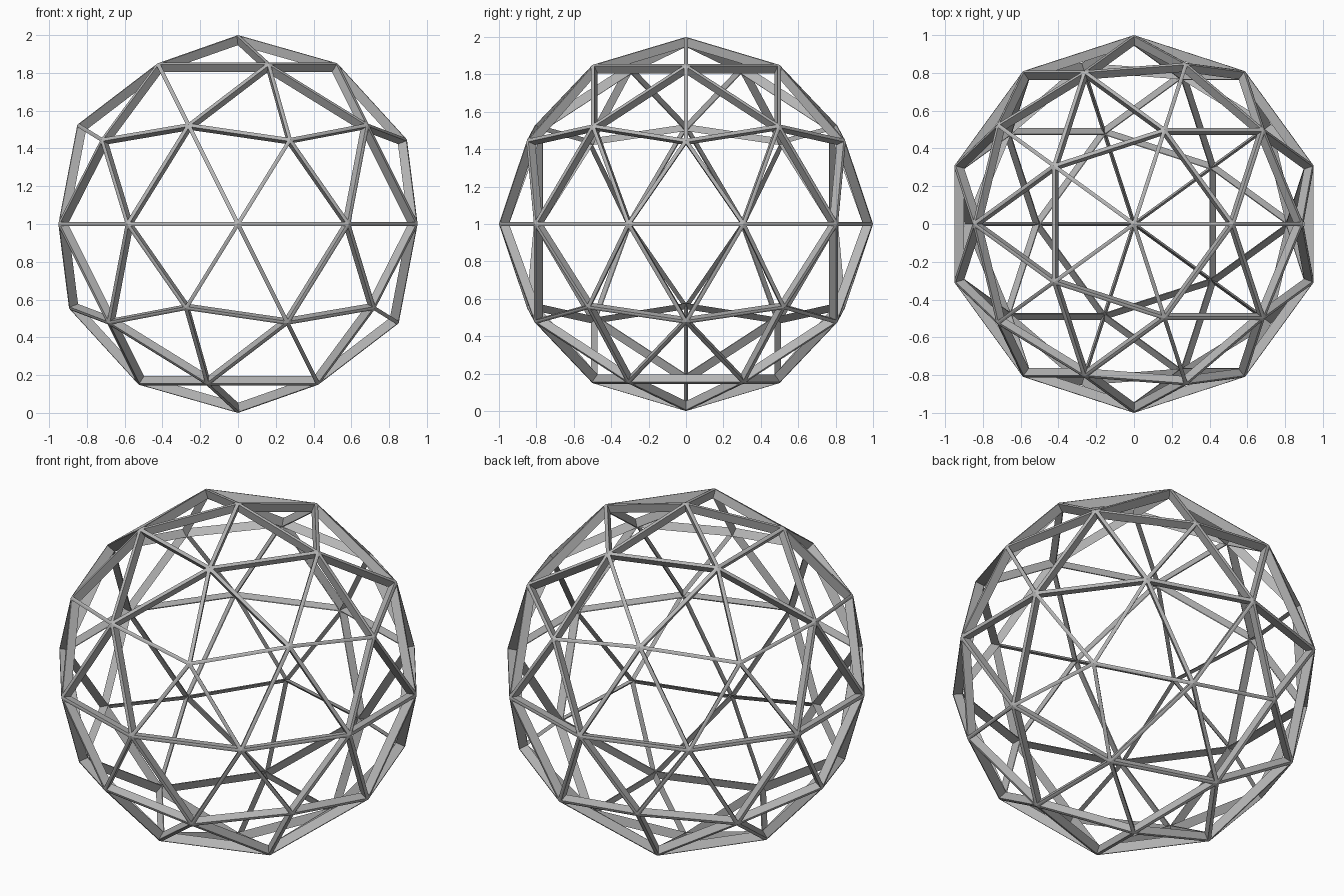
import bpy
import bmesh

WIDTH = 0.021   # strut width across the surface
DEPTH = 0.05    # strut depth towards the centre

if "Cube" in bpy.data.objects:
    bpy.data.objects.remove(bpy.data.objects["Cube"], do_unlink=True)

# Plain grey material
grey = bpy.data.materials.new("grey_metal")
grey.use_nodes = True
colour = (0.47, 0.47, 0.47, 1.0)
grey.diffuse_color = colour
grey.node_tree.nodes["Principled BSDF"].inputs["Base Color"].default_value = colour

# Geodesic triangles, with a five-way hub at the top and bottom
bm = bmesh.new()
bmesh.ops.create_icosphere(bm, subdivisions=2, radius=1.0)

# Inset every triangle and open it, leaving a lattice of struts
panels = list(bm.faces)
bmesh.ops.inset_individual(bm, faces=panels, thickness=WIDTH / 2, use_even_offset=True)
bmesh.ops.delete(bm, geom=panels, context='FACES_ONLY')

# Stand the frame on the floor
bmesh.ops.translate(bm, verts=list(bm.verts), vec=(0, 0, 1))

mesh = bpy.data.meshes.new("geodesic_frame")
bm.to_mesh(mesh)
bm.free()
mesh.materials.append(grey)
frame = bpy.data.objects.new("geodesic_frame", mesh)
bpy.context.collection.objects.link(frame)

# Inward depth square to each triangle, so the struts taper to a thin inner edge
shell = frame.modifiers.new("strut_depth", 'SOLIDIFY')
shell.thickness = DEPTH
shell.offset = -1
